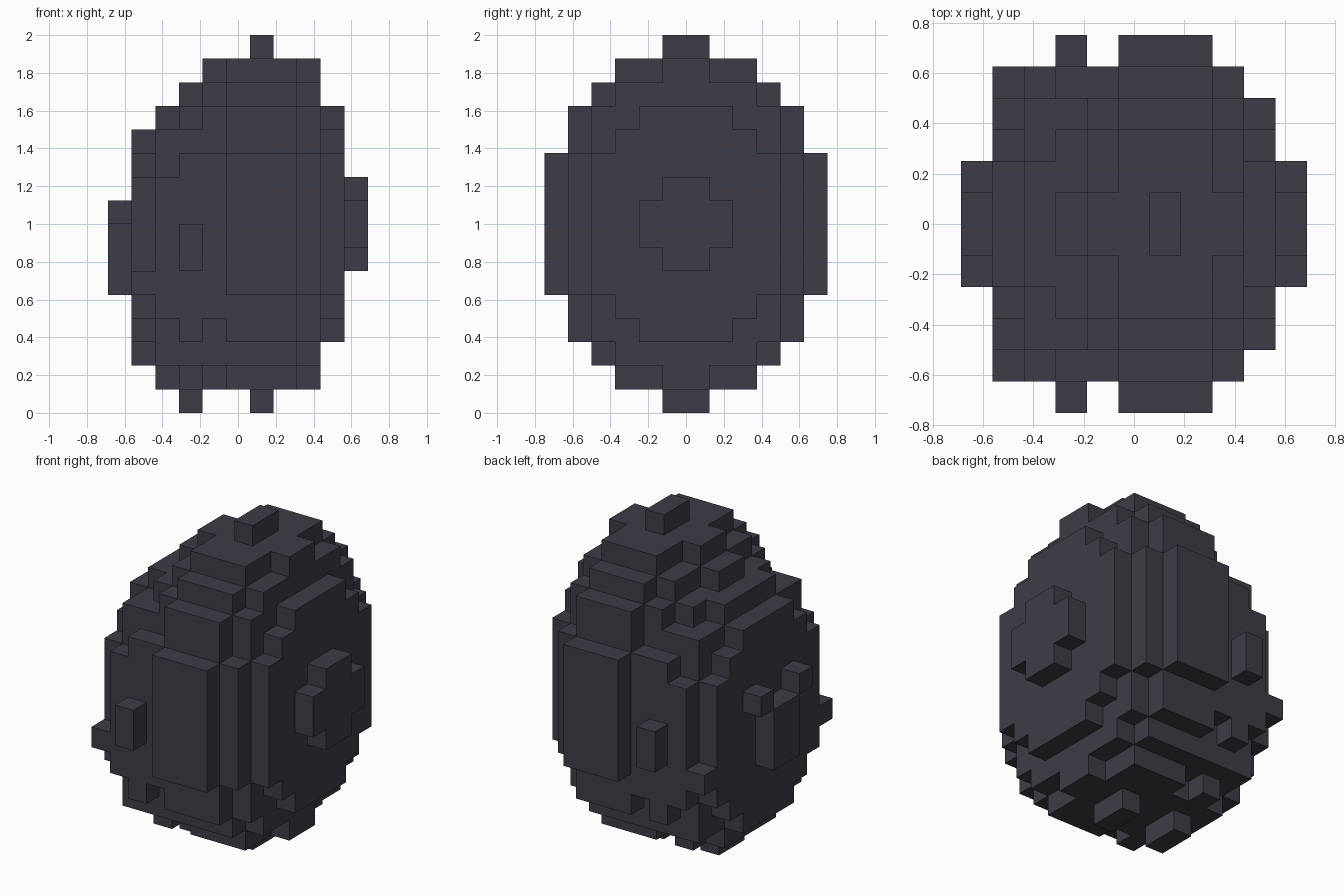
import bpy
import bmesh
from mathutils import Vector

cube = bpy.data.objects.get("Cube")
if cube:
    bpy.data.objects.remove(cube, do_unlink=True)

STEP = 0.125
COUNT = (11, 12, 16)
ORIGIN = Vector((-0.6875, -0.75, 0))

charcoal = bpy.data.materials.new("charcoal")
charcoal.use_nodes = True
COLOUR = (0.048, 0.046, 0.062, 1)
charcoal.diffuse_color = COLOUR
charcoal.node_tree.nodes["Principled BSDF"].inputs["Base Color"].default_value = COLOUR


def corner(cell):
    return ORIGIN + Vector(cell) * STEP


def cells_where(test):
    return {(i, j, k)
            for i in range(COUNT[0]) for j in range(COUNT[1]) for k in range(COUNT[2])
            if test(corner((i + 0.5, j + 0.5, k + 0.5)))}


def ellipsoid(centre, radii):
    return cells_where(lambda p: sum(((p[n] - centre[n]) / radii[n]) ** 2 for n in range(3)) <= 1)


def box(low, high):
    """Cells inside a box, mirrored across y (y given as distance from the middle)."""
    return cells_where(lambda p: low[0] < p.x < high[0]
                       and low[1] < abs(p.y) < high[1]
                       and low[2] < p.z < high[2])


# Blocky parts: two overlapping rounded shells and small bumps on the -x side
parts = {
    "large_shell": ellipsoid((0.125, 0, 1), (0.5185, 0.7555, 0.9428)),
    "small_shell": ellipsoid((-0.25, 0, 0.875), (0.3753, 0.695, 0.8276)),
    "middle_bump": box((-0.69, 0, 0.625), (-0.56, 0.125, 1.0)),
    "upper_studs": box((-0.69, 0.125, 1.0), (-0.56, 0.25, 1.125)),
    "side_studs": box((-0.57, 0.5, 0.625), (-0.43, 0.625, 0.75)),
}
solid = set().union(*parts.values())


def build_part(name, cells):
    """Make the outer faces of the cells, leaving out those hidden by any part."""
    bm = bmesh.new()
    verts = {}

    def vert(key):
        if key not in verts:
            verts[key] = bm.verts.new(corner(key))
        return verts[key]

    for cell in sorted(cells):
        for axis in range(3):
            for side in (0, 1):
                neighbour = list(cell)
                neighbour[axis] += 2 * side - 1
                if tuple(neighbour) in solid:
                    continue
                ring = []
                for du, dv in ((0, 0), (1, 0), (1, 1), (0, 1)):
                    key = list(cell)
                    key[axis] += side
                    key[(axis + 1) % 3] += du
                    key[(axis + 2) % 3] += dv
                    ring.append(vert(tuple(key)))
                bm.faces.new(ring if side else ring[::-1])
    mesh = bpy.data.meshes.new(name)
    bm.to_mesh(mesh)
    bm.free()
    mesh.materials.append(charcoal)
    bpy.context.collection.objects.link(bpy.data.objects.new(name, mesh))


# Each cell belongs to the first part that holds it
used = set()
for part_name, part_cells in parts.items():
    build_part(part_name, part_cells - used)
    used |= part_cells
